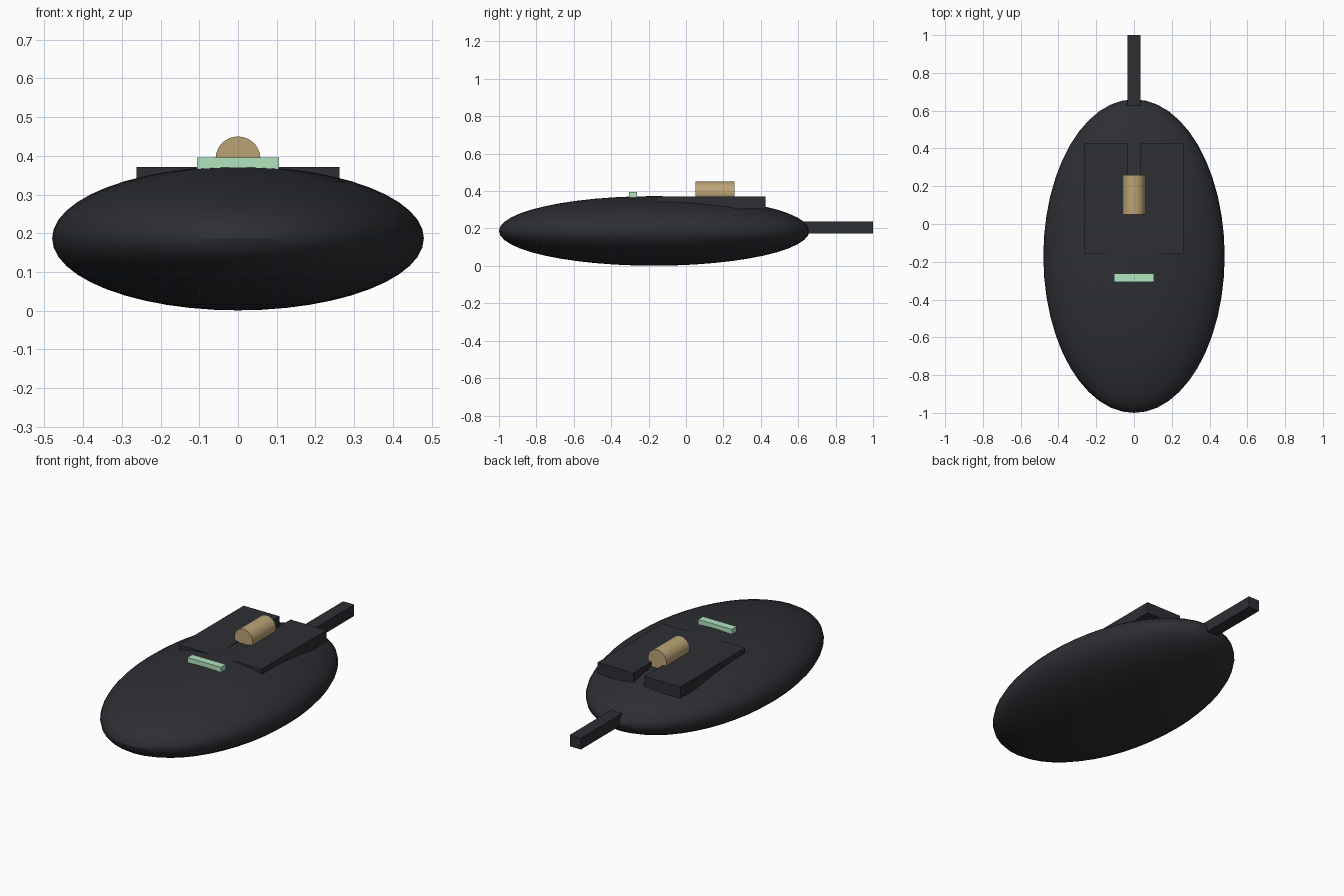
import bpy
from math import radians

if "Cube" in bpy.data.objects:
    bpy.data.objects.remove(bpy.data.objects["Cube"])


def material(name, rgb):
    m = bpy.data.materials.new(name)
    m.diffuse_color = (*rgb, 1)
    m.use_nodes = True
    m.node_tree.nodes["Principled BSDF"].inputs["Base Color"].default_value = m.diffuse_color
    return m


dark = material("dark_plastic", (0.026, 0.028, 0.033))
tan = material("tan_rubber", (0.50, 0.37, 0.18))
green = material("green_light", (0.45, 0.78, 0.52))


def finish(name, mat):
    ob = bpy.context.object
    ob.name = name
    ob.data.materials.append(mat)
    bpy.ops.object.transform_apply(location=False, rotation=True, scale=True)
    return ob


def box(name, lo, hi, mat):
    centre = [(a + b) / 2 for a, b in zip(lo, hi)]
    bpy.ops.mesh.primitive_cube_add(size=1, location=centre)
    bpy.context.object.scale = [b - a for a, b in zip(lo, hi)]
    return finish(name, mat)


# Flattened egg-shaped shell
bpy.ops.mesh.primitive_uv_sphere_add(segments=48, ring_count=24, radius=1,
                                     location=(0, -0.17, 0.187))
bpy.context.object.scale = (0.48, 0.83, 0.186)
finish("body", dark)
bpy.ops.object.shade_smooth_by_angle(angle=radians(30))

# Left and right click plates
box("left_button", (-0.262, -0.16, 0.305), (-0.035, 0.425, 0.371), dark)
box("right_button", (0.035, -0.16, 0.305), (0.262, 0.425, 0.371), dark)

# Scroll wheel: roller lying along y between the plates
bpy.ops.mesh.primitive_cylinder_add(vertices=32, radius=0.058, depth=0.21,
                                    location=(0, 0.155, 0.392),
                                    rotation=(radians(90), 0, 0))
finish("scroll_wheel", tan)
bpy.ops.object.shade_smooth_by_angle(angle=radians(30))

# Indicator bar and cable stub
box("indicator_bar", (-0.106, -0.306, 0.354), (0.106, -0.262, 0.396), green)
box("cable", (-0.035, 0.58, 0.172), (0.035, 1.0, 0.237), dark)
